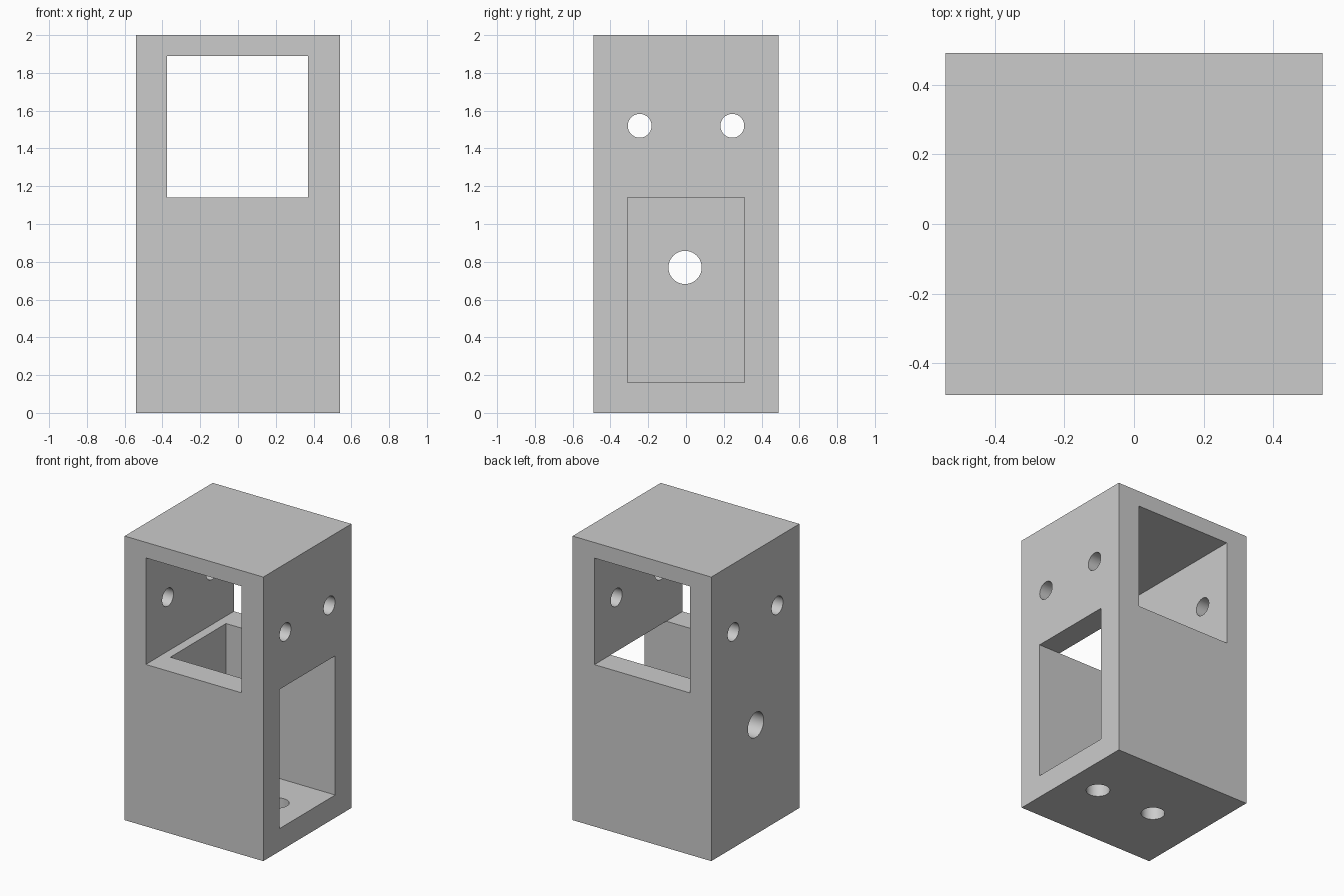
import bpy
from math import pi

cube = bpy.data.objects.get("Cube")
if cube:
    bpy.data.objects.remove(cube, do_unlink=True)

grey = bpy.data.materials.new("light_grey")
grey.use_nodes = True
colour = (0.6, 0.6, 0.6, 1)
grey.diffuse_color = colour
grey.node_tree.nodes["Principled BSDF"].inputs["Base Color"].default_value = colour


def box(name, low, high):
    """Box between two opposite corners."""
    centre = [(a + b) / 2 for a, b in zip(low, high)]
    bpy.ops.mesh.primitive_cube_add(size=1, location=centre)
    ob = bpy.context.object
    ob.name = name
    ob.scale = [b - a for a, b in zip(low, high)]
    bpy.ops.object.transform_apply(location=True, rotation=False, scale=True)
    ob.data.materials.append(grey)
    return ob


def drill(name, radius, length, centre, along_x=False):
    """Round cutter, upright or along x."""
    bpy.ops.mesh.primitive_cylinder_add(
        vertices=48, radius=radius, depth=length, location=centre,
        rotation=(0, pi / 2 if along_x else 0, 0))
    ob = bpy.context.object
    ob.name = name
    bpy.ops.object.transform_apply(location=True, rotation=True, scale=True)
    ob.data.materials.append(grey)
    return ob


# Solid block
W, D, H = 0.54, 0.49, 2.0
housing = box("housing", (-W, -D, 0), (W, D, H))

# Upper tunnel from front to back, and the side pocket opening into its floor
shelf = 1.14
cutters = [
    box("tunnel_cutter", (-0.375, -1, shelf), (0.37, 1, 1.89)),
    box("pocket_cutter", (-0.31, -0.31, 0.16), (1, 0.31, shelf)),
]

# Paired bolt holes through both upper side walls
for side in (-1, 1):
    cutters.append(drill("bolt_hole_cutter", 0.063, 3, (0, side * 0.245, 1.52), True))

# Cable hole through the wall behind the pocket
cutters.append(drill("cable_hole_cutter", 0.088, 0.6, (-0.5, -0.005, 0.77), True))

# Two holes through the base
for x in (-0.16, 0.305):
    cutters.append(drill("base_hole_cutter", 0.077, 0.4, (x, 0, 0.05)))

# Carve the block, then discard the cutters
bpy.ops.object.select_all(action='DESELECT')
bpy.context.view_layer.objects.active = housing
housing.select_set(True)
for cutter in cutters:
    cut = housing.modifiers.new("cut", 'BOOLEAN')
    cut.operation = 'DIFFERENCE'
    cut.solver = 'EXACT'
    cut.object = cutter
    bpy.ops.object.modifier_apply(modifier=cut.name)
    bpy.data.objects.remove(cutter, do_unlink=True)

# Smooth hole walls, crisp edges
bpy.ops.object.shade_smooth_by_angle(angle=pi / 6)
